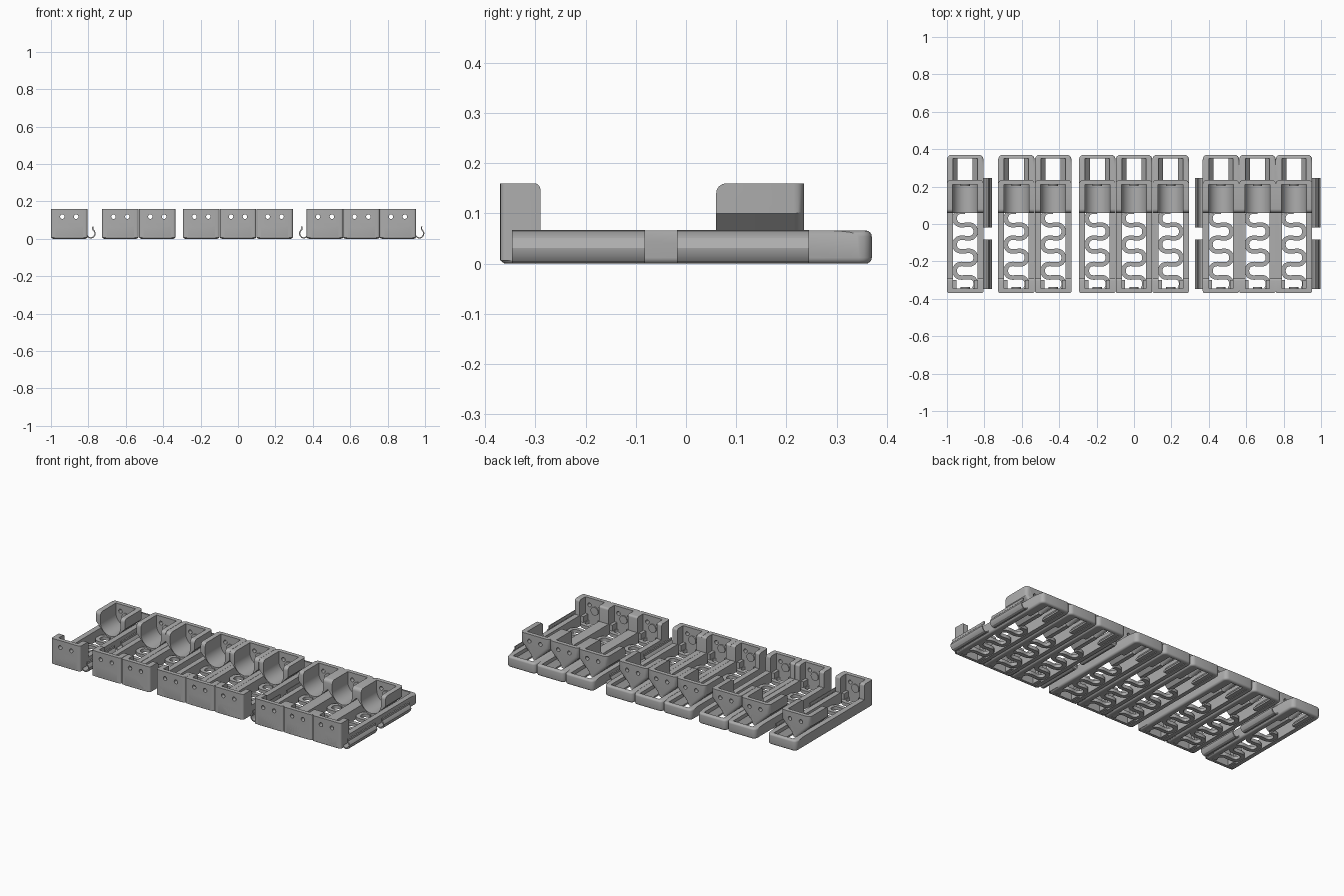
import bpy, bmesh, math
from mathutils import Vector

cube = bpy.data.objects.get("Cube")
if cube:
    bpy.data.objects.remove(cube, do_unlink=True)

grey = bpy.data.materials.new("light grey plastic")
grey.use_nodes = True
COLOUR = (0.42, 0.42, 0.42, 1)
grey.diffuse_color = COLOUR
grey.node_tree.nodes["Principled BSDF"].inputs["Base Color"].default_value = COLOUR

HALF = 0.0975     # half width of one cell
INNER = 0.065     # half width of the channel
AXIS = 0.1        # height of the cylinder axis


def make(name, bm):
    bmesh.ops.recalc_face_normals(bm, faces=bm.faces)
    mesh = bpy.data.meshes.new(name)
    bm.to_mesh(mesh)
    bm.free()
    mesh.materials.append(grey)
    obj = bpy.data.objects.new(name, mesh)
    bpy.context.collection.objects.link(obj)
    return obj


def round_edges(bm, radius, rule):
    """Bevel the edges whose middle and direction satisfy the rule."""
    picked = []
    for e in bm.edges:
        a, b = e.verts[0].co, e.verts[1].co
        if rule((a + b) / 2, (b - a).normalized()):
            picked.append(e)
    bmesh.ops.bevel(bm, geom=picked, offset=radius, segments=4, profile=0.5, affect='EDGES')


def box_bm(x0, x1, y0, y1, z0, z1):
    bm = bmesh.new()
    bmesh.ops.create_cube(bm, size=1)
    for v in bm.verts:
        v.co = Vector((x1 if v.co.x > 0 else x0, y1 if v.co.y > 0 else y0, z1 if v.co.z > 0 else z0))
    return bm


def box(name, *size):
    return make(name, box_bm(*size))


def prism_bm(points, y0, y1):
    """Extrude an x-z outline along y."""
    bm = bmesh.new()
    face = bm.faces.new([bm.verts.new((x, y0, z)) for x, z in points])
    top = bmesh.ops.extrude_face_region(bm, geom=[face])["geom"]
    for v in top:
        if isinstance(v, bmesh.types.BMVert):
            v.co.y = y1
    return bm


def rod(name, x, z, radius, y0, y1, sides=32):
    ring = [(x + radius * math.cos(math.tau * i / sides),
             z + radius * math.sin(math.tau * i / sides)) for i in range(sides)]
    return make(name, prism_bm(ring, y0, y1))


def ribbon(path, width):
    """Left and right offset lines of a flat path."""
    left, right = [], []
    for i, p in enumerate(path):
        a, b = path[max(i - 1, 0)], path[min(i + 1, len(path) - 1)]
        t = (b - a).normalized() * width / 2
        left.append(p + Vector((-t.y, t.x)))
        right.append(p - Vector((-t.y, t.x)))
    return left, right


def cut(obj, *cutters):
    bpy.context.view_layer.objects.active = obj
    for c in cutters:
        mod = obj.modifiers.new("cut", 'BOOLEAN')
        mod.operation, mod.solver, mod.object = 'DIFFERENCE', 'EXACT', c
        bpy.ops.object.modifier_apply(modifier=mod.name)
        bpy.data.objects.remove(c, do_unlink=True)


def screw_holes(y0, y1):
    return [rod("hole", s * 0.037, 0.118, 0.012, y0, y1, 16) for s in (-1, 1)]


def smooth(obj):
    bpy.ops.object.select_all(action='DESELECT')
    obj.select_set(True)
    bpy.context.view_layer.objects.active = obj
    bpy.ops.object.shade_smooth_by_angle(angle=math.radians(30))


parts = []

# Base frame: rounded tray with an open middle
bm = box_bm(-HALF, HALF, -0.37, 0.37, 0, 0.066)
round_edges(bm, 0.025, lambda m, d: abs(d.z) > 0.9)
round_edges(bm, 0.012, lambda m, d: m.z < 0.001 or (m.z > 0.065 and m.y > 0.34))
frame = make("base_frame", bm)
cut(frame, box("cutter", -INNER, INNER, -0.345, 0.35, -0.1, 0.2))
parts.append(frame)

# Front end wall with side wings
bm = box_bm(-HALF, HALF, -0.37, -0.29, 0.006, 0.16)
round_edges(bm, 0.012, lambda m, d: (abs(d.z) > 0.9 and m.y < -0.36)
            or (abs(d.x) > 0.9 and m.z > 0.15 and m.y > -0.3))
wall = make("front_wall", bm)
cut(wall, box("cutter", -INNER, INNER, -0.345, -0.2, -0.1, 0.3), *screw_holes(-0.5, -0.2))
parts.append(wall)

# Rear cradle: scooped block with a tapered underside
low = 0.012
bm = prism_bm([(-HALF, 0.16), (-HALF, AXIS), (-low, 0.014),
               (low, 0.014), (HALF, AXIS), (HALF, 0.16)], 0.06, 0.235)
round_edges(bm, 0.02, lambda m, d: (abs(d.z) > 0.5 and m.y > 0.23 and abs(m.x) > 0.03)
            or (abs(d.x) > 0.9 and m.z > 0.15 and m.y < 0.07))
cradle = make("rear_cradle", bm)
cut(cradle, rod("cutter", 0, AXIS, 0.067, 0, 0.21, 48),
    box("cutter", -0.067, 0.067, 0, 0.21, AXIS, 0.3), *screw_holes(0.1, 0.4))
parts.append(cradle)

# Round contact pads on both end walls
parts.append(rod("front_contact", 0, 0.09, 0.025, -0.348, -0.338))
parts.append(rod("rear_contact", 0, 0.09, 0.025, 0.203, 0.213))

# Ledges inside the rear window and guides behind the front wall
for side, s in (("left", 1), ("right", -1)):
    ledge = prism_bm([(s * 0.07, 0.004), (s * 0.04, 0.004), (s * 0.04, 0.014), (s * 0.07, 0.05)], 0.2, 0.355)
    parts.append(make(side + "_window_ledge", ledge))
    x0, x1 = sorted((s * 0.047, s * 0.07))
    parts.append(box(side + "_front_guide", x0, x1, -0.35, -0.3, 0.004, 0.06))

# Serpentine spring in the floor
PERIOD, TURNS, STEPS = 0.14, 2.85, 150
path = []
for i in range(STEPS + 1):
    t = math.tau * TURNS * i / STEPS
    path.append(Vector((-0.056 * math.sin(t), 0.065 - PERIOD * t / math.tau + 0.014 * math.sin(2 * t))))
left, right = ribbon(path, 0.024)
bm = bmesh.new()
rows = [[bm.verts.new((p.x, p.y, z)) for p, z in ((l, 0.004), (r, 0.004), (r, 0.024), (l, 0.024))]
        for l, r in zip(left, right)]
for a, b in zip(rows, rows[1:]):
    for k in range(4):
        n = (k + 1) % 4
        bm.faces.new((a[k], a[n], b[n], b[k]))
bm.faces.new(rows[0])
bm.faces.new(rows[-1])
parts.append(make("serpentine_spring", bm))

for p in parts:
    smooth(p)

# Repeat the cell: a single, a pair and two triples
CENTRES = [-0.9025, -0.629, -0.432, -0.196, 0, 0.196, 0.465, 0.66, 0.855]
for n, x in enumerate(CENTRES):
    for p in parts:
        obj = p
        if n:
            obj = p.copy()
            obj.name = f"{p.name.split('.')[0]}_{n + 1}"
            bpy.context.collection.objects.link(obj)
        obj.location.x = x

# Curved snap hooks on the outer sides
HOOK = [(-0.004, 0.018), (0.006, 0.008), (0.018, 0.004), (0.03, 0.008), (0.039, 0.019),
        (0.041, 0.031), (0.036, 0.042), (0.029, 0.05), (0.028, 0.058), (0.03, 0.066)]
for label, x, s in (("single", -0.805, 1), ("triple_right", 0.37, -1), ("triple_left", 0.9525, 1)):
    left, right = ribbon([Vector(p) for p in HOOK], 0.007)
    outline = [(x + s * p.x, p.y) for p in left + right[::-1]]
    for place, y0, y1 in (("front", -0.347, -0.082), ("rear", -0.018, 0.245)):
        smooth(make(f"{label}_{place}_hook", prism_bm(outline, y0, y1)))
